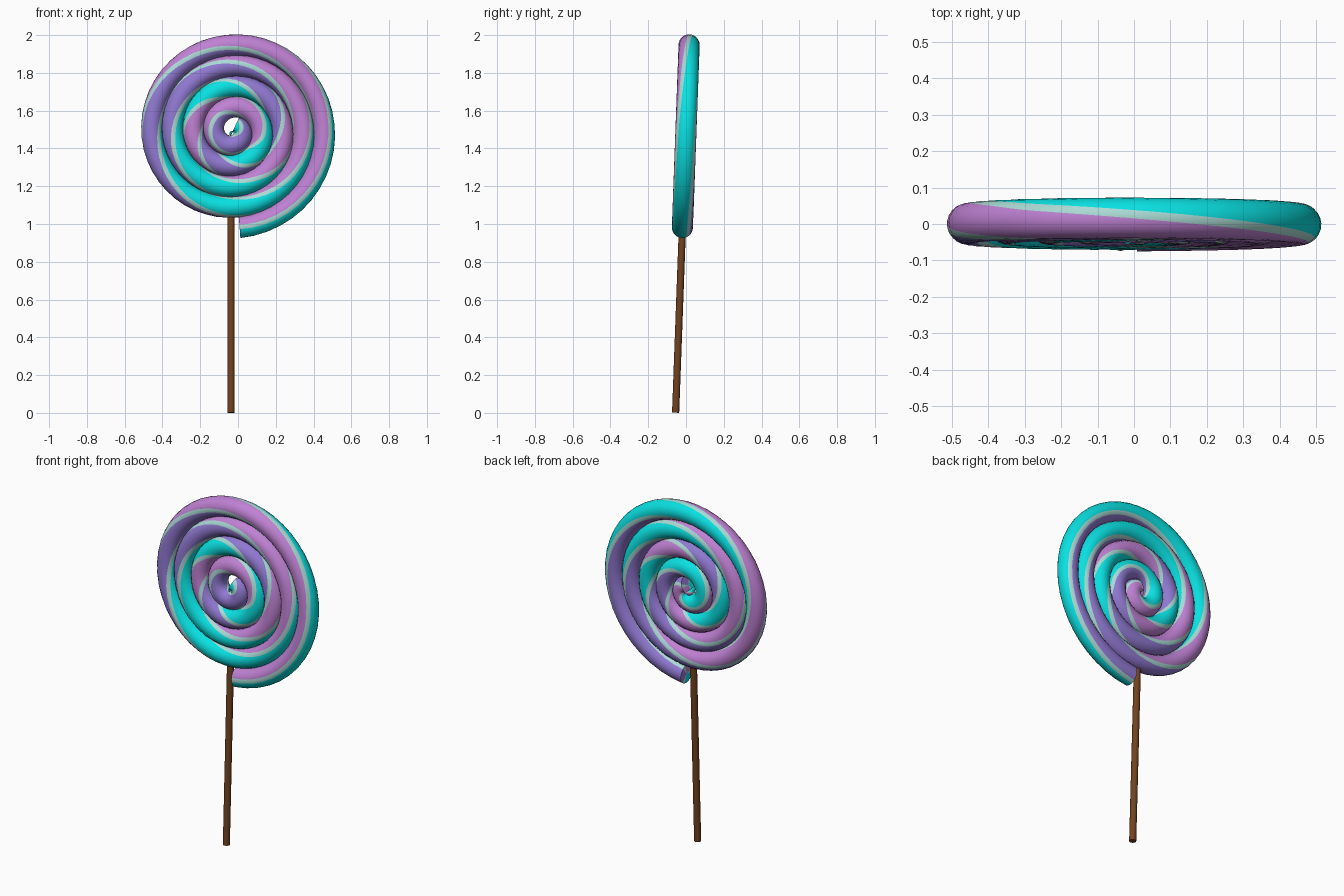
import bpy, bmesh, math
from mathutils import Matrix, Vector

if "Cube" in bpy.data.objects:
    bpy.data.objects.remove(bpy.data.objects["Cube"])


def material(name, rgb):
    m = bpy.data.materials.new(name)
    m.diffuse_color = (*rgb, 1)
    m.use_nodes = True
    m.node_tree.nodes["Principled BSDF"].inputs["Base Color"].default_value = m.diffuse_color
    return m


cyan = material("cyan", (0.003, 0.75, 0.76))
violet = material("violet", (0.28, 0.19, 0.64))
orchid = material("orchid", (0.52, 0.22, 0.65))
pale = material("pale_mint", (0.40, 0.70, 0.66))
brown = material("stick_brown", (0.17, 0.055, 0.014))

TILT = math.radians(2.1)          # whole model leans back slightly
PIVOT = Vector((0, 0, 1.5))
LEAN = Matrix.Translation(PIVOT) @ Matrix.Rotation(-TILT, 4, 'X') @ Matrix.Translation(-PIVOT)


def finish(bm, name, mats, angle):
    bmesh.ops.recalc_face_normals(bm, faces=bm.faces)
    bm.transform(LEAN)
    mesh = bpy.data.meshes.new(name)
    bm.to_mesh(mesh)
    bm.free()
    for m in mats:
        mesh.materials.append(m)
    ob = bpy.data.objects.new(name, mesh)
    bpy.context.collection.objects.link(ob)
    bpy.ops.object.select_all(action='DESELECT')
    ob.select_set(True)
    bpy.context.view_layer.objects.active = ob
    bpy.ops.object.shade_smooth_by_angle(angle=math.radians(angle))
    return ob


# candy: spiral tube, its stripes twisting more tightly toward the middle
CX, CZ = -0.027, 1.491
R_OUT, PITCH, TUBE, TURNS = 0.511, 0.11, 0.056, 4.42
TWIST = [(0, 0), (.25, .1), (.58, .35), (1.12, 1), (2.07, 2), (2.63, 3),
         (3.2, 4), (3.6, 4.33), (4.1, 4.55), (4.5, 4.85)]


def twist(t):
    for (t0, p0), (t1, p1) in zip(TWIST, TWIST[1:]):
        if t <= t1:
            return p0 + (p1 - p0) * (t - t0) / (t1 - t0)
    return TWIST[-1][1]


# cross-section: three wide colour strips divided by three narrow pale ones
section = []                      # (start angle in degrees, material index)
for k in range(3):
    base = 120 * k
    section += [(base - 12, 3), (base, 3)]
    section += [(base + 12 + 16 * j, k) for j in range(6)]

bm = bmesh.new()
rings = []
steps = int(TURNS * 48)
for i in range(steps + 1):
    t = TURNS * i / steps
    r = R_OUT - PITCH * t
    a = math.radians(-86 + 360 * t)
    out = Vector((math.cos(a), 0, math.sin(a)))
    ring = []
    for deg, _ in section:
        phi = math.radians(deg + 360 * twist(t))
        p = Vector((CX, 0, CZ)) + out * (r + TUBE * math.sin(phi))
        p.y = -TUBE * math.cos(phi)
        ring.append(bm.verts.new(p))
    rings.append(ring)
n = len(section)
for r0, r1 in zip(rings, rings[1:]):
    for j in range(n):
        f = bm.faces.new((r0[j], r0[(j + 1) % n], r1[(j + 1) % n], r1[j]))
        f.material_index = section[j][1]
# end caps: a fan continuing each strip's colour
for ring, t in ((rings[0], 0), (rings[-1], TURNS)):
    c = bm.verts.new(sum((v.co for v in ring), Vector()) / n)
    for j in range(n):
        f = bm.faces.new((ring[j], ring[(j + 1) % n], c))
        f.material_index = section[j][1]
finish(bm, "spiral_candy", [cyan, violet, orchid, pale], 50)

# stick
bm = bmesh.new()
bmesh.ops.create_cone(bm, cap_ends=True, segments=16, radius1=0.019, radius2=0.019,
                      depth=1.08, matrix=Matrix.Translation((-0.037, 0, 0.54)))
finish(bm, "stick", [brown], 40)
